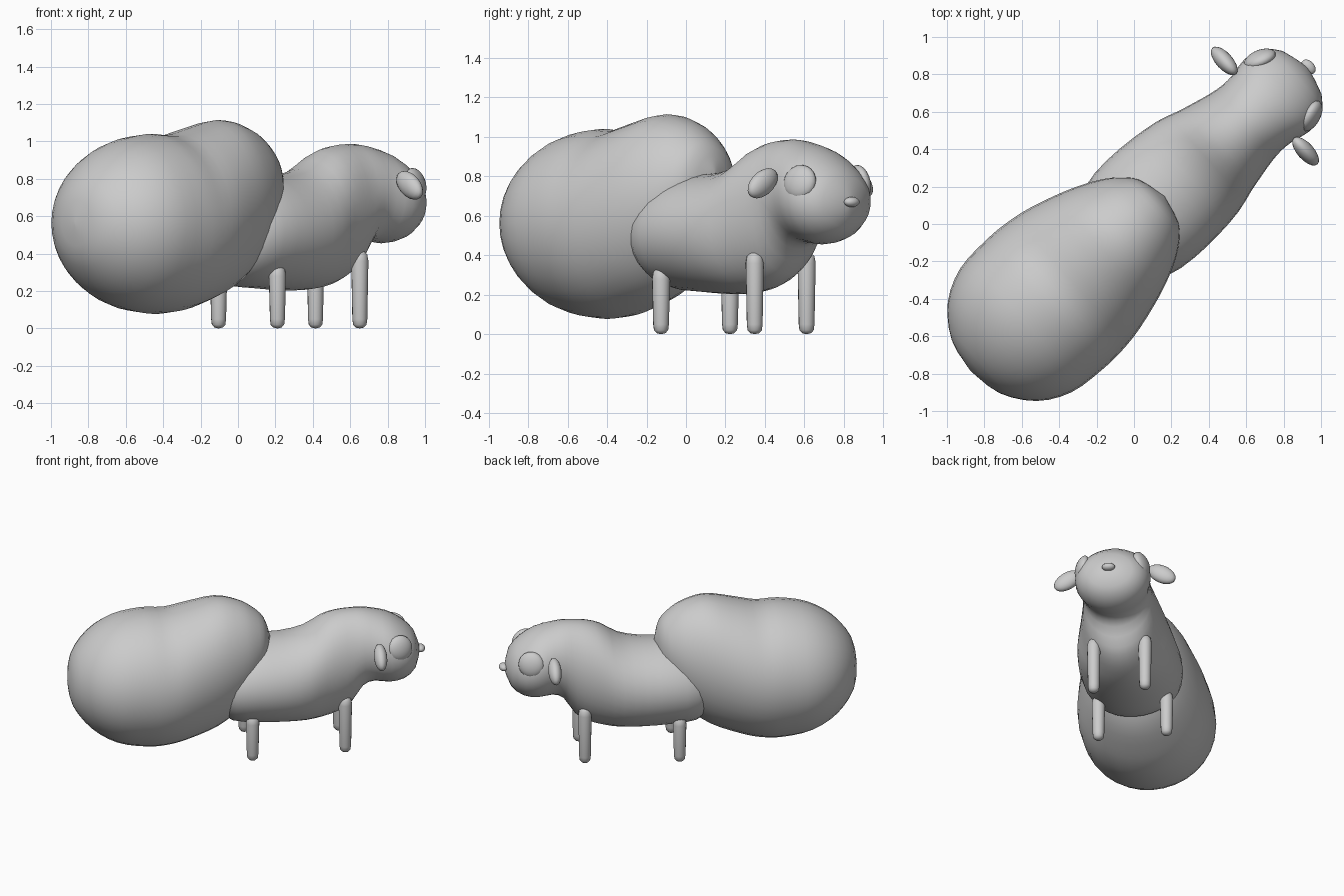
import bpy, bmesh, math
from mathutils import Matrix, Vector

if "Cube" in bpy.data.objects:
    bpy.data.objects.remove(bpy.data.objects["Cube"])

# The animal is modelled facing +x, then turned to its diagonal heading
HEADING = Matrix.Rotation(math.radians(42), 4, 'Z')

grey = bpy.data.materials.new("plain grey")
grey.diffuse_color = (0.6, 0.6, 0.6, 1)
grey.use_nodes = True
grey.node_tree.nodes["Principled BSDF"].inputs["Base Color"].default_value = grey.diffuse_color


def finish(name, bm):
    bmesh.ops.recalc_face_normals(bm, faces=bm.faces[:])
    bm.transform(HEADING)
    for f in bm.faces:
        f.smooth = True
    me = bpy.data.meshes.new(name)
    bm.to_mesh(me)
    bm.free()
    me.materials.append(grey)
    ob = bpy.data.objects.new(name, me)
    bpy.context.collection.objects.link(ob)
    return ob


def smooth_stations(stations, steps):
    """Catmull-Rom interpolation between the given cross-sections."""
    pts = [Vector(s) for s in stations]
    out = []
    for i in range(len(pts) - 1):
        a, b, c, d = pts[max(i - 1, 0)], pts[i], pts[i + 1], pts[min(i + 2, len(pts) - 1)]
        for k in range(steps):
            t = k / steps
            out.append(0.5 * (2 * b + (c - a) * t + (2 * a - 5 * b + 4 * c - d) * t * t
                              + (3 * b - a - 3 * c + d) * t ** 3))
    return out + [pts[-1]]


def loft(name, stations, steps=3, sides=32):
    """Skin of elliptical rings; a station is (x, bottom, top, half width)."""
    bm = bmesh.new()
    rings = []
    for x, low, high, w in smooth_stations(stations, steps):
        mid, h = (low + high) / 2, max((high - low) / 2, 0.004)
        rings.append([bm.verts.new((x, max(w, 0.004) * math.cos(a), mid + h * math.sin(a)))
                      for a in (2 * math.pi * k / sides for k in range(sides))])
    for r, s in zip(rings, rings[1:]):
        for k in range(sides):
            n = (k + 1) % sides
            bm.faces.new((r[k], r[n], s[n], s[k]))
    bm.faces.new(rings[0])
    bm.faces.new(rings[-1])
    return finish(name, bm)


def ellipsoid(name, centre, radii, rot=Matrix.Identity(4)):
    bm = bmesh.new()
    bmesh.ops.create_uvsphere(bm, u_segments=20, v_segments=12, radius=1)
    bm.transform(Matrix.Translation(centre) @ rot @ Matrix.Diagonal((*radii, 1)))
    return finish(name, bm)


def leg(name, x, y, top):
    """Tapered round peg with rounded ends."""
    profile = [(0.0, 0.0), (0.022, 0.005), (0.036, 0.02), (0.04, 0.05),
               (0.046, top - 0.06), (0.04, top - 0.025), (0.022, top - 0.005), (0.0, top)]
    bm = bmesh.new()
    vs = [bm.verts.new((r, 0, z)) for r, z in profile]
    es = [bm.edges.new(p) for p in zip(vs, vs[1:])]
    bmesh.ops.spin(bm, geom=vs + es, axis=(0, 0, 1), cent=(0, 0, 0),
                   angle=2 * math.pi, steps=16)
    bmesh.ops.remove_doubles(bm, verts=bm.verts[:], dist=0.0005)
    bm.transform(Matrix.Translation((x, y, 0)))
    return finish(name, bm)


# Huge two-lobed tail
loft("tail", [
    (-1.175, .55, .57, 0), (-1.14, .38, .75, .19), (-1.02, .225, .90, .355),
    (-.85, .12, 1.00, .445), (-.65, .08, 1.04, .465), (-.5, .085, 1.035, .46),
    (-.35, .12, 1.07, .435), (-.15, .195, 1.115, .375), (0, .31, 1.085, .31),
    (.1, .44, 1.03, .245), (.18, .60, .95, .155), (.22, .79, .82, 0)])

# Torso, neck and head in one skin
loft("body_and_head", [
    (-.19, .45, .55, .08), (-.15, .32, .68, .24), (-.05, .235, .77, .325),
    (.12, .215, .81, .35), (.30, .205, .82, .345), (.46, .205, .86, .325),
    (.58, .22, .94, .29), (.68, .25, .975, .265), (.77, .31, .985, .245),
    (.85, .43, .985, .235), (.93, .465, .97, .24), (1.03, .455, .94, .26),
    (1.13, .475, .88, .235), (1.21, .54, .80, .155), (1.25, .65, .68, 0)], steps=2)

# Nose
ellipsoid("nose", (1.255, 0, .67), (.032, .045, .026))

for side, s in (("left", 1), ("right", -1)):
    # Legs
    leg(side + "_front_leg", .717, s * .177, .42)
    leg(side + "_back_leg", .072, s * .235, .34)
    # Drooping ears
    ellipsoid(side + "_ear", (.942, s * .325, .765), (.045, .105, .062),
              Matrix.Rotation(s * math.radians(-32), 4, 'X'))
    # Shallow round eyes
    normal = Vector((.35, s, .25)).normalized()
    ellipsoid(side + "_eye", (1.09, s * .205, .77), (.09, .09, .045),
              normal.to_track_quat('Z', 'Y').to_matrix().to_4x4())
